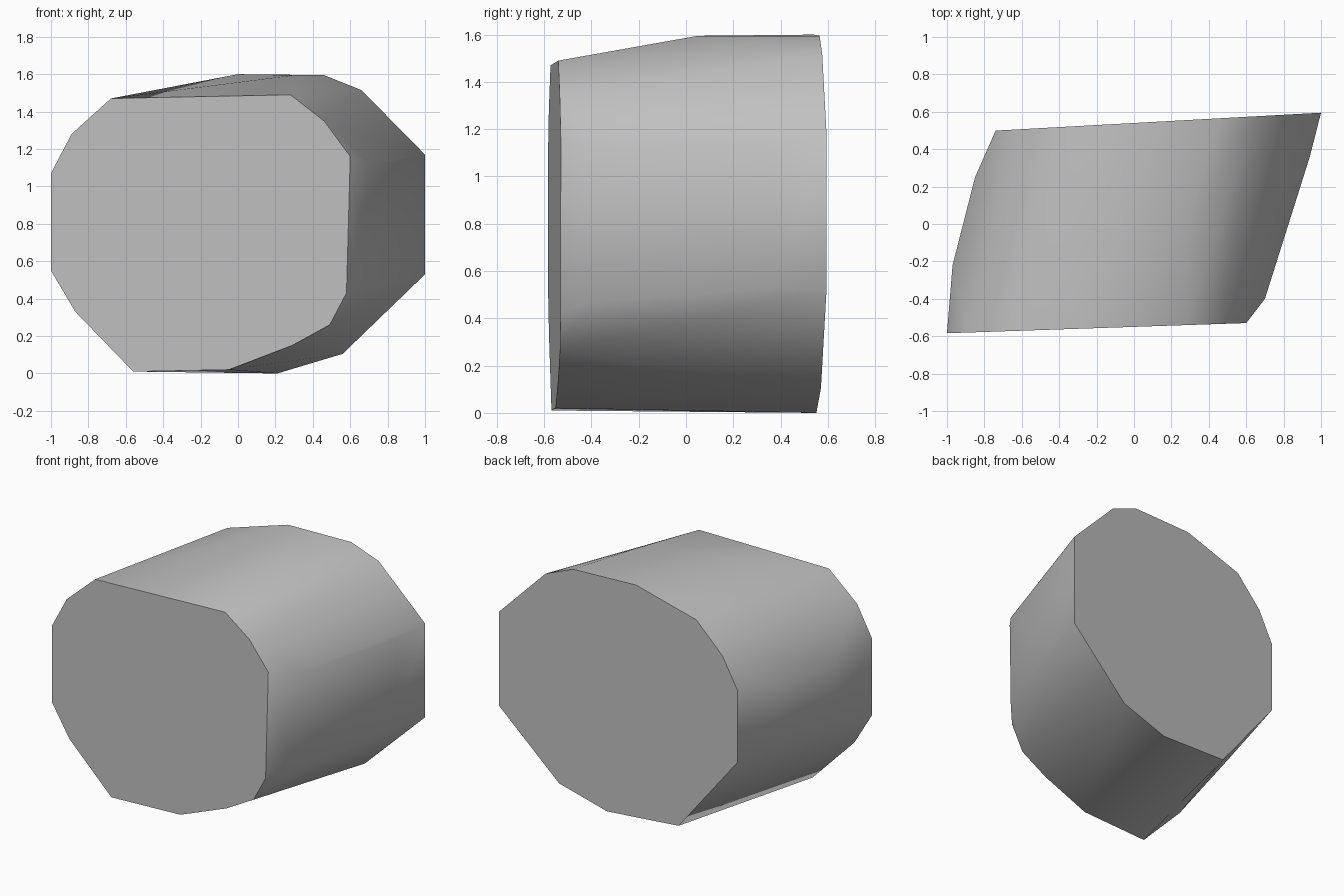
import bpy
import bmesh

cube = bpy.data.objects.get("Cube")
if cube:
    bpy.data.objects.remove(cube, do_unlink=True)

# Plain grey material
grey = bpy.data.materials.new("plain_grey")
grey.use_nodes = True
colour = (0.53, 0.53, 0.53, 1.0)
grey.diffuse_color = colour
grey.node_tree.nodes["Principled BSDF"].inputs["Base Color"].default_value = colour

# Front and back outlines as (x, z)
front = [(-1, 0.55), (-1, 1.07), (-0.89, 1.28), (-0.68, 1.47), (0.28, 1.49),
         (0.46, 1.35), (0.6, 1.16), (0.58, 0.43), (0.49, 0.26), (0.29, 0.15),
         (-0.05, 0.02), (-0.56, 0.01), (-0.87, 0.33)]
back = [(1, 1.17), (0.66, 1.515), (0.46, 1.595), (0, 1.6), (-0.44, 1.47),
        (-0.63, 1.27), (-0.74, 1.06), (-0.74, 0.57), (-0.31, 0.03),
        (0.21, 0), (0.56, 0.105), (1, 0.53)]

# Slight bulges along the sides and top
bulges = [(0.3, 0.05, 1.595)]
for x, y, low, high in [(-0.85, 0.25, 0.62, 1.02), (-0.97, -0.22, 0.6, 1.04),
                        (0.94, 0.36, 0.53, 1.14), (0.7, -0.4, 0.47, 1.12)]:
    bulges += [(x, y, low), (x, y, high)]

# Both end faces lie on slightly turned planes
points = [(x, -0.55 + 0.034 * x, z) for x, z in front]
points += [(x, 0.54 + 0.055 * x, z) for x, z in back]
points += bulges

bm = bmesh.new()
for p in points:
    bm.verts.new(p)
hull = bmesh.ops.convex_hull(bm, input=bm.verts)
loose = [v for v in bm.verts if not v.link_faces]
bmesh.ops.delete(bm, geom=loose, context="VERTS")
bmesh.ops.recalc_face_normals(bm, faces=bm.faces)
bm.normal_update()


def is_end(face):
    return abs(face.normal.y) > 0.95


# Smooth sides, crisp rims round both ends
for face in bm.faces:
    face.smooth = True
for edge in bm.edges:
    edge.smooth = len({is_end(f) for f in edge.link_faces}) == 1

mesh = bpy.data.meshes.new("slanted_block")
bm.to_mesh(mesh)
bm.free()
mesh.materials.append(grey)
block = bpy.data.objects.new("slanted_block", mesh)
bpy.context.collection.objects.link(block)
